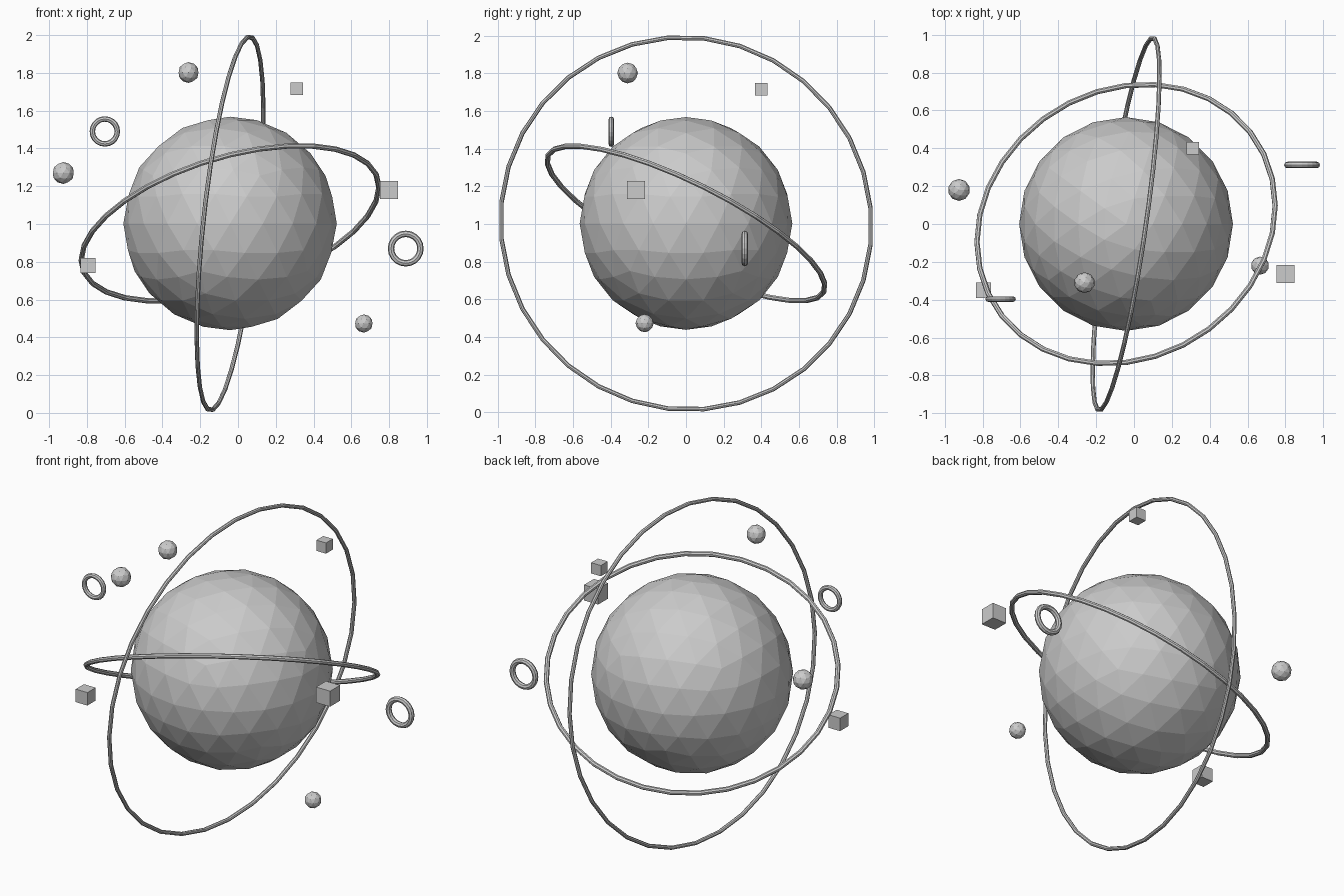
import bpy, math
from mathutils import Vector, Matrix

if "Cube" in bpy.data.objects:
    bpy.data.objects.remove(bpy.data.objects["Cube"])

CENTER = Vector((-0.042, 0, 1.003))


def ico(name, loc, radius, subdiv):
    bpy.ops.mesh.primitive_ico_sphere_add(subdivisions=subdiv, radius=radius, location=loc)
    bpy.context.object.name = name


def cube(name, loc, size):
    bpy.ops.mesh.primitive_cube_add(size=size, location=loc)
    bpy.context.object.name = name


def ring(name, loc, normal, start, major, minor, segs, phase=0.0):
    """Torus whose axis is `normal`; its first segment points towards `start`."""
    bpy.ops.mesh.primitive_torus_add(major_radius=major, minor_radius=minor,
                                     major_segments=segs, minor_segments=8)
    ob = bpy.context.object
    ob.name = name
    n = Vector(normal).normalized()
    s = Vector(start)
    u = (s - n * s.dot(n)).normalized()
    v = n.cross(u)
    basis = Matrix((u, v, n)).transposed().to_4x4()
    ob.matrix_world = (Matrix.Translation(loc) @ basis
                       @ Matrix.Rotation(phase, 4, 'Z'))


# central globe
ico("globe", CENTER, 0.565, 3)

# two tilted orbit rings
ring("upright_orbit_ring", CENTER, (1, -0.145, -0.107), (0, 1, 0),
     0.995, 0.012, 32, math.pi / 32)
ring("tilted_orbit_ring", CENTER, (-0.264, 0.429, 0.864), (1, 0, 0),
     0.817, 0.0145, 32)

# floating balls
for i, (loc, r) in enumerate([((-0.925, 0.18, 1.27), 0.058),
                              ((-0.262, -0.31, 1.802), 0.055),
                              ((0.666, -0.22, 0.473), 0.048)]):
    ico(f"small_ball_{i + 1}", loc, r, 2)

# floating cubes
for i, (loc, s) in enumerate([((0.311, 0.40, 1.715), 0.066),
                              ((0.80, -0.265, 1.18), 0.096),
                              ((-0.795, -0.35, 0.78), 0.08)]):
    cube(f"small_cube_{i + 1}", loc, s)

# floating hoops facing front
for i, (loc, R, r) in enumerate([((0.888, 0.312, 0.87), 0.078, 0.017),
                                 ((-0.705, -0.397, 1.49), 0.066, 0.0145)]):
    ring(f"small_hoop_{i + 1}", loc, (0, -1, 0), (1, 0, 0), R, r, 20)
